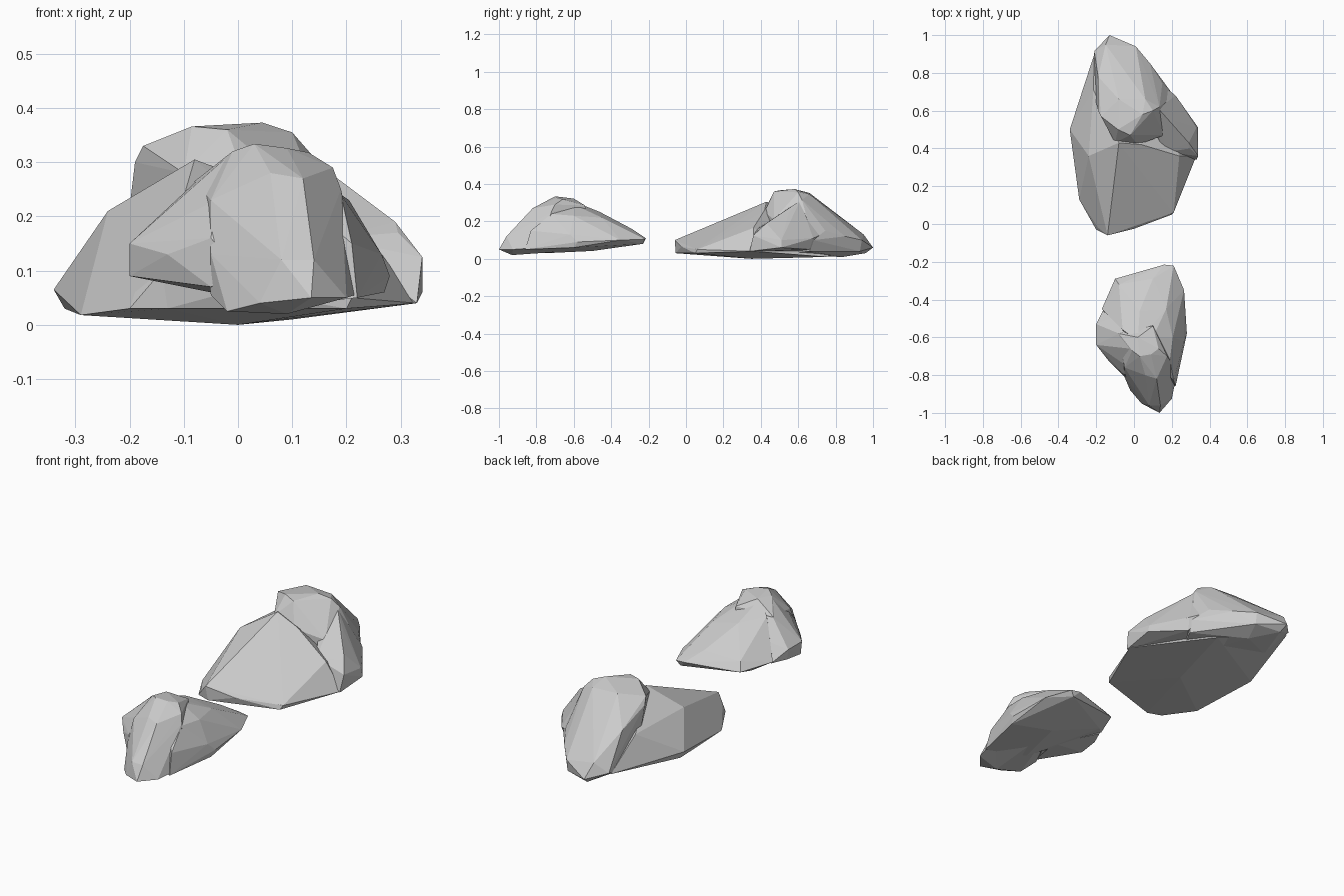
import bpy, bmesh


def hull(name, pts):
    """Faceted stone lobe: convex hull of a few corner points."""
    bm = bmesh.new()
    for p in pts:
        bm.verts.new(p)
    res = bmesh.ops.convex_hull(bm, input=bm.verts[:])
    junk = {g for g in res["geom_interior"] + res["geom_unused"]
            if isinstance(g, bmesh.types.BMVert)}
    bmesh.ops.delete(bm, geom=list(junk), context='VERTS')
    bmesh.ops.recalc_face_normals(bm, faces=bm.faces[:])
    me = bpy.data.meshes.new(name)
    bm.to_mesh(me)
    bm.free()
    ob = bpy.data.objects.new(name, me)
    bpy.context.collection.objects.link(ob)
    return ob


def rock(name, lobes):
    """Fuse the lobes of one rock into a single solid."""
    base = hull(name, lobes[0])
    helpers = [hull(name + "_lobe", p) for p in lobes[1:]]
    for h in helpers:
        m = base.modifiers.new("fuse", 'BOOLEAN')
        m.operation, m.solver, m.object = 'UNION', 'EXACT', h
    dg = bpy.context.evaluated_depsgraph_get()
    me = bpy.data.meshes.new_from_object(base.evaluated_get(dg))
    base.modifiers.clear()
    base.data = me
    for h in helpers:
        bpy.data.objects.remove(h)
    return base


# large rock: long front slope
big_slope = [
    (-.13, -.055, .03), (-.2, -.03, .03), (-.14, -.06, .1), (-.19, -.02, .06),
    (0, -.025, .065), (.2, .05, .03), (.21, .06, .05), (-.29, .13, .018),
    (-.29, .45, .118), (-.34, .5, .065), (-.32, .5, .03), (-.24, .36, .21),
    (-.215, .71, .2), (-.08, .43, .305), (.04, .42, .26),
    (.24, .36, .165), (.33, .36, .04), (0, .35, 0), (.1, .75, .01),
    (-.21, .9, .07)]

# large rock: tall back lobe with the summit
big_summit = [
    (-.19, .6, .3), (-.175, .57, .33), (-.085, .5, .366), (-.02, .47, .36),
    (.045, .58, .373), (.1, .6, .355), (-.08, .66, .352), (.06, .66, .345),
    (-.19, .78, .24), (.02, .42, .25), (-.1, .43, .28), (.16, .47, .21),
    (.135, .62, .315), (-.15, .95, .13), (-.13, 1, .06), (-.12, .96, .03),
    (.01, .94, .1), (.01, .93, .04), (-.21, .915, .08), (.085, .85, .12),
    (.15, .745, .15), (.21, .68, .1), (.2, .66, .04), (-.02, .84, .01),
    (-.22, .72, .05), (.1, .45, .02)]

# large rock: right-hand shoulder
big_shoulder = [
    (.29, .43, .19), (.295, .4, .17), (.34, .36, .125), (.33, .34, .04),
    (.34, .51, .06), (.33, .51, .1), (.2, .55, .25), (.22, .68, .11),
    (.21, .66, .05), (.1, .5, .22), (.17, .38, .16), (.1, .5, .03),
    (.13, .61, .31), (.14, .745, .14)]

# small rock: summit lobe facing front
small_summit = [
    (.03, -.7, .334), (-.01, -.67, .32), (.09, -.69, .326), (.13, -.66, .318),
    (.02, -.6, .322), (.175, -.7, .29), (.19, -.72, .25), (.1, -.54, .285),
    (-.08, -.58, .265), (-.05, -.76, .23), (.06, -.8, .28), (.12, -.82, .27),
    (.135, -1, .05), (.14, -.96, .12), (.08, -.96, .12), (.04, -.95, .04),
    (.2, -.925, .05), (.09, -.93, .02), (-.02, -.88, .025), (-.05, -.8, .055),
    (-.05, -.81, .13), (.23, -.78, .06), (.1, -.5, .05)]

# small rock: sloping back and right flank
small_slope = [
    (.16, -.215, .11), (.21, -.22, .105), (.19, -.23, .08), (.265, -.35, .1),
    (.28, -.58, .09), (.27, -.6, .06), (.265, -.62, .13), (.205, -.6, .23),
    (.17, -.45, .22), (.03, -.46, .25), (.1, -.29, .16), (.02, -.27, .11),
    (-.1, -.29, .1), (-.08, -.32, .14), (-.17, -.45, .11), (-.06, -.56, .27),
    (.1, -.6, .29), (.19, -.72, .24), (.02, -.62, .315), (.21, -.83, .15),
    (.22, -.86, .05), (.1, -.5, .042), (-.1, -.38, .075), (.05, -.75, .03)]

# small rock: left ledge
small_ledge = [
    (-.2, -.63, .09), (-.2, -.64, .15), (-.2, -.53, .15), (-.195, -.53, .1),
    (-.08, -.58, .262), (-.05, -.81, .07), (-.05, -.8, .16),
    (-.13, -.73, .13), (-.16, -.45, .1), (0, -.45, .22), (0, -.6, .05),
    (-.02, -.66, .31), (-.04, -.75, .23), (0, -.85, .1)]

rock("large_rock", [big_slope, big_summit, big_shoulder])
rock("small_rock", [small_summit, small_slope, small_ledge])
